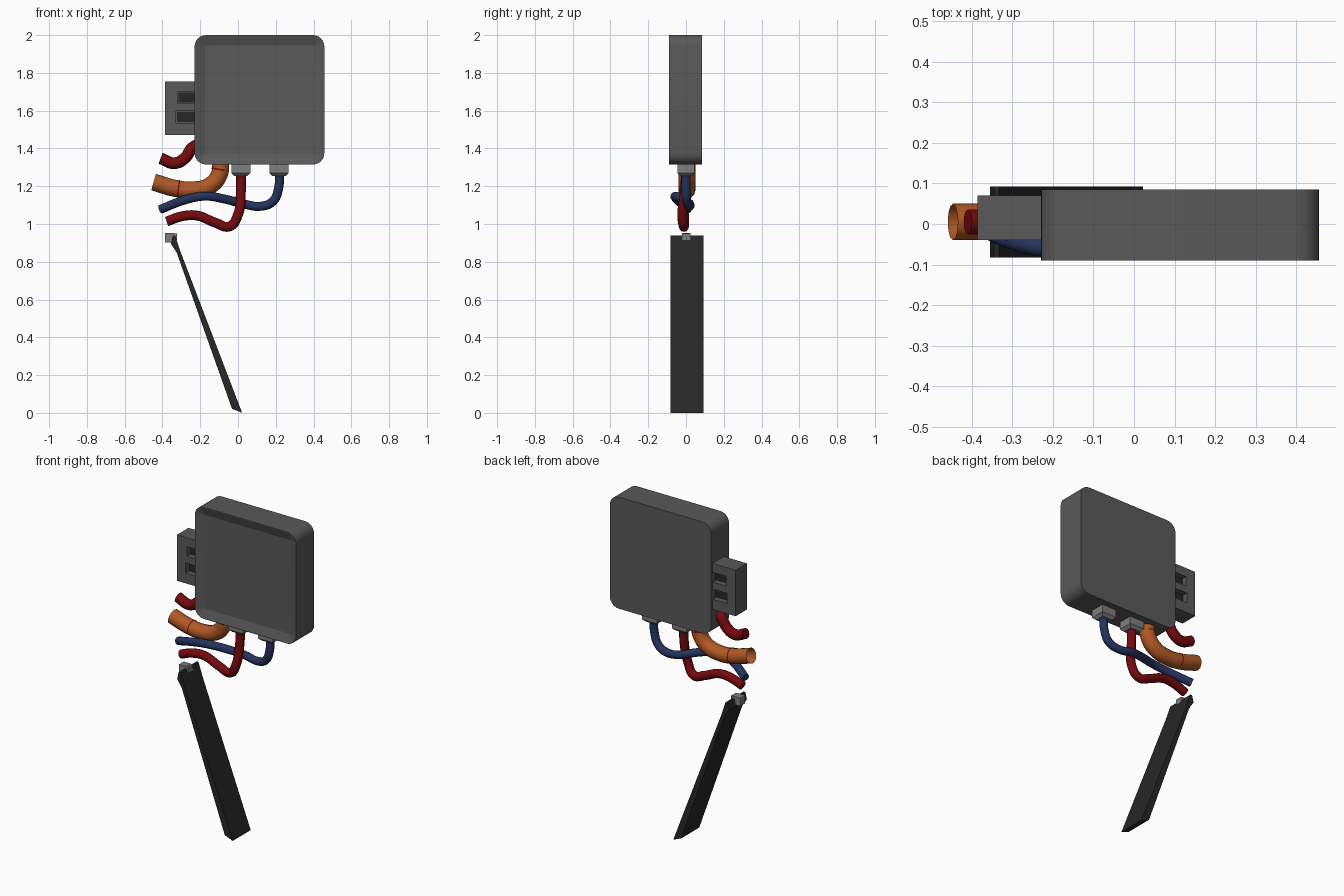
import bpy, bmesh, math
from mathutils import Vector

if "Cube" in bpy.data.objects:
    bpy.data.objects.remove(bpy.data.objects["Cube"])


def mat(name, rgb):
    m = bpy.data.materials.new(name)
    m.diffuse_color = (*rgb, 1)
    m.use_nodes = True
    m.node_tree.nodes["Principled BSDF"].inputs["Base Color"].default_value = m.diffuse_color
    return m


CASE = mat("dark grey case", (0.10, 0.10, 0.10))
DARK = mat("black plate", (0.02, 0.02, 0.02))
LIGHT = mat("light grey metal", (0.21, 0.21, 0.21))
RED = mat("red cable", (0.18, 0.003, 0.004))
BLUE = mat("blue cable", (0.018, 0.034, 0.11))
ORANGE = mat("orange hose", (0.44, 0.10, 0.018))


def finish(name, bm, m):
    bmesh.ops.recalc_face_normals(bm, faces=bm.faces)
    me = bpy.data.meshes.new(name)
    bm.to_mesh(me)
    bm.free()
    me.materials.append(m)
    o = bpy.data.objects.new(name, me)
    bpy.context.collection.objects.link(o)
    return o


def box_bm(lo, hi):
    bm = bmesh.new()
    bmesh.ops.create_cube(bm, size=1)
    for v in bm.verts:
        v.co = Vector([l + (c + 0.5) * (h - l) for l, h, c in zip(lo, hi, v.co)])
    return bm


def smooth(o, angle=35):
    bpy.ops.object.select_all(action='DESELECT')
    o.select_set(True)
    bpy.context.view_layer.objects.active = o
    bpy.ops.object.shade_smooth_by_angle(angle=math.radians(angle))


def tube(name, pts, r, m, caps=True):
    # smooth curve through the points, converted to a round tube
    cu = bpy.data.curves.new(name + "_path", 'CURVE')
    cu.dimensions = '3D'
    cu.bevel_depth, cu.bevel_resolution = r, 4
    cu.resolution_u, cu.use_fill_caps = 6, caps
    s = cu.splines.new('BEZIER')
    s.bezier_points.add(len(pts) - 1)
    for p, c in zip(s.bezier_points, pts):
        p.co = c
        p.handle_left_type = p.handle_right_type = 'AUTO'
    tmp = bpy.data.objects.new(name + "_path", cu)
    bpy.context.collection.objects.link(tmp)
    bpy.context.view_layer.update()
    me = bpy.data.meshes.new_from_object(tmp)
    bpy.data.objects.remove(tmp)
    me.materials.clear()
    me.materials.append(m)
    o = bpy.data.objects.new(name, me)
    bpy.context.collection.objects.link(o)
    smooth(o, 50)


# Main case: rounded outline, shallow recessed front panel with sloped rim
bm = box_bm((-0.23, -0.09, 1.315), (0.457, 0.085, 2.0))
corners = [e for e in bm.edges if abs(e.verts[0].co.y - e.verts[1].co.y) > 0.1]
bmesh.ops.bevel(bm, geom=corners, offset=0.06, segments=6, profile=0.5, affect='EDGES')
front = [f for f in bm.faces if f.normal.y < -0.9]
bmesh.ops.inset_region(bm, faces=front, thickness=0.005)
bmesh.ops.inset_region(bm, faces=front, thickness=0.05)
for v in {v for f in front for v in f.verts}:
    v.co.y += 0.018
smooth(finish("case", bm, CASE), 17)

# Side connector with two window recesses on front and back
connector = finish("side_connector", box_bm((-0.386, -0.04, 1.472), (-0.22, 0.07, 1.755)), CASE)
for i, (x, z0, z1) in enumerate([(-0.32, 1.64, 1.70), (-0.327, 1.535, 1.597)]):
    for side, (y0, y1) in enumerate([(-0.06, -0.005), (0.035, 0.09)]):
        cut = finish(f"window_cutter_{i}_{side}", box_bm((x, y0, z0), (-0.2, y1, z1)), CASE)
        cut.hide_render = True
        cut.hide_set(True)
        b = connector.modifiers.new("window", 'BOOLEAN')
        b.operation, b.object, b.solver = 'DIFFERENCE', cut, 'EXACT'
        # dark pad inside each recess
        yp = -0.011 if side == 0 else 0.036
        finish(f"window_pad_{i}_{side}",
               box_bm((x + 0.004, yp, z0 + 0.004), (-0.225, yp + 0.005, z1 - 0.004)), DARK)

# Terminals under the case, chamfered at the bottom
for i, x in enumerate((0.015, 0.217)):
    bm = box_bm((x - 0.05, -0.045, 1.253), (x + 0.05, 0.045, 1.33))
    low = [e for e in bm.edges if all(v.co.z < 1.26 for v in e.verts)]
    bmesh.ops.bevel(bm, geom=low, offset=0.016, segments=1, affect='EDGES')
    finish(f"terminal_{i}", bm, LIGHT)

# Cables and hose
tube("lower_red_cable", [(0.015, 0, 1.28), (0.015, -0.005, 1.17), (0.0, -0.02, 1.05),
                         (-0.045, -0.012, 0.987), (-0.12, -0.01, 1.007), (-0.22, -0.01, 1.045),
                         (-0.30, -0.01, 1.04), (-0.378, -0.01, 1.013)], 0.026, RED)
tube("blue_cable", [(0.219, 0, 1.28), (0.215, 0, 1.19), (0.185, 0.005, 1.12), (0.12, 0.015, 1.094),
                    (0.034, 0.02, 1.105), (-0.07, -0.02, 1.132), (-0.177, -0.057, 1.147),
                    (-0.282, -0.045, 1.127), (-0.41, 0.01, 1.078)], 0.024, BLUE)
tube("orange_hose", [(-0.09, 0.005, 1.34), (-0.1, 0.005, 1.26), (-0.15, 0.005, 1.202),
                     (-0.24, 0.005, 1.18), (-0.33, 0.005, 1.188), (-0.447, 0.005, 1.222)],
     0.045, ORANGE, caps=False)
tube("upper_red_cable", [(-0.19, 0.005, 1.425), (-0.24, 0.005, 1.405), (-0.28, 0.005, 1.35),
                         (-0.335, 0.005, 1.322), (-0.41, 0.005, 1.348)], 0.031, RED)

# Thin red bands on the hose
tube("hose_band_0", [(-0.0935, 0.005, 1.292), (-0.095, 0.005, 1.284)], 0.046, RED, caps=False)
tube("hose_band_1", [(-0.312, 0.005, 1.186), (-0.319, 0.005, 1.187)], 0.046, RED, caps=False)

# Leaning black plate: side profile extruded across y
profile = [(-0.355, 0.895), (-0.345, 0.938), (-0.333, 0.938), (-0.303, 0.85),
           (0.022, 0.0), (-0.032, 0.022), (-0.325, 0.85)]
bm = bmesh.new()
f = bm.faces.new([bm.verts.new((x, -0.083, z)) for x, z in profile])
ext = bmesh.ops.extrude_face_region(bm, geom=[f])["geom"]
bmesh.ops.translate(bm, vec=(0, 0.175, 0), verts=[g for g in ext if isinstance(g, bmesh.types.BMVert)])
smooth(finish("leaning_plate", bm, DARK), 30)

# Small clip through the top of the plate
finish("plate_clip", box_bm((-0.386, -0.022, 0.902), (-0.336, 0.024, 0.952)), LIGHT)
finish("plate_clip_tab", box_bm((-0.34, -0.022, 0.915), (-0.322, 0.024, 0.95)), LIGHT)
